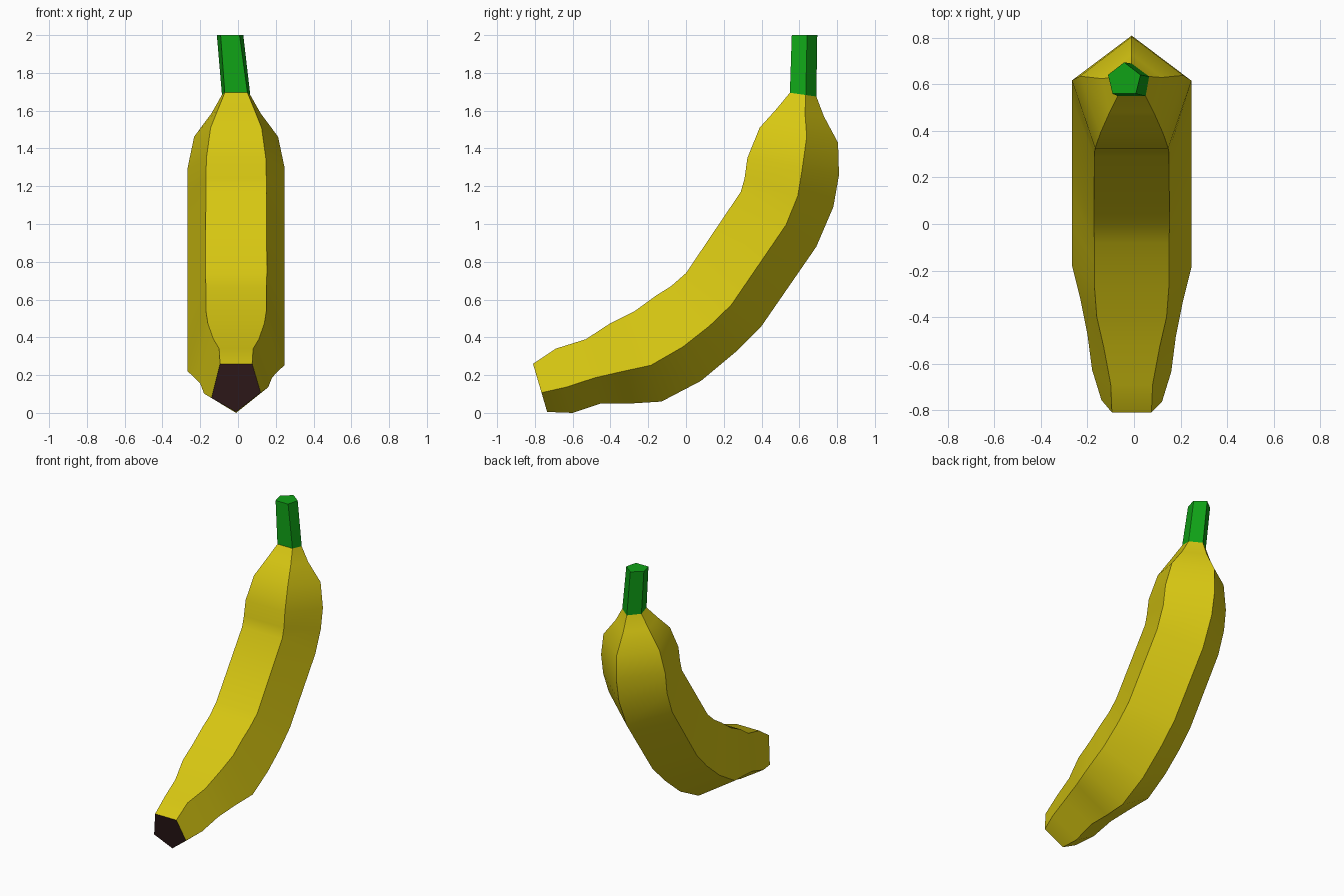
import bpy
import bmesh
from math import radians
from mathutils import Vector

default_cube = bpy.data.objects.get("Cube")
if default_cube:
    bpy.data.objects.remove(default_cube, do_unlink=True)


def make_material(name, colour):
    material = bpy.data.materials.new(name)
    material.use_nodes = True
    material.diffuse_color = (*colour, 1)
    shader = next(n for n in material.node_tree.nodes if n.type == 'BSDF_PRINCIPLED')
    shader.inputs["Base Color"].default_value = (*colour, 1)
    return material


yellow = make_material("yellow peel", (0.68, 0.57, 0.006))
brown = make_material("dark brown tip", (0.035, 0.012, 0.013))
green = make_material("green stem", (0.005, 0.36, 0.008))

# Each section: inner edge y, z / outer keel y, z / inner and side half widths
SECTIONS = [
    (-.81, .26, -.735, .005, .085, .13),
    (-.69, .34, -.60, 0, .09, .17),
    (-.53, .39, -.45, .05, .12, .19),
    (-.40, .475, -.29, .05, .15, .22),
    (-.27, .54, -.13, .06, .16, .257),
    (-.16, .62, .08, .17, .16, .257),
    (-.08, .67, .26, .32, .16, .257),
    (0, .74, .40, .46, .163, .257),
    (.29, 1.17, .69, .88, .16, .257),
    (.31, 1.24, .78, 1.09, .16, .257),
    (.325, 1.35, .81, 1.26, .157, .257),
    (.39, 1.51, .805, 1.43, .135, .222),
    (.48, 1.61, .73, 1.57, .095, .13),
    (.55, 1.695, .69, 1.675, .06, .075),
]
STEM_TOP = (.56, 2, .695, 2, .05, .07)


def pentagon(section, centre_x, left_depth, right_depth):
    """Five-sided section: flat inner face, two side ridges and an outer keel."""
    iy, iz, ky, kz, inner, side = section
    edge, keel = Vector((centre_x, iy, iz)), Vector((centre_x, ky, kz))
    across = Vector((1, 0, 0))
    return [edge - across * inner, edge + across * inner,
            edge.lerp(keel, left_depth) + across * side, keel,
            edge.lerp(keel, right_depth) - across * side]


def loft(name, rings, materials, cap_start, cap_end):
    """Skin the rings; caps take the last material."""
    bm = bmesh.new()
    loops = [[bm.verts.new(p) for p in ring] for ring in rings]
    for lower, upper in zip(loops, loops[1:]):
        for i in range(len(lower)):
            j = (i + 1) % len(lower)
            bm.faces.new((lower[i], lower[j], upper[j], upper[i]))
    cap = len(materials) - 1
    if cap_start:
        bm.faces.new(loops[0][::-1]).material_index = cap
    if cap_end:
        bm.faces.new(loops[-1]).material_index = cap
    bmesh.ops.recalc_face_normals(bm, faces=bm.faces[:])
    mesh = bpy.data.meshes.new(name)
    bm.to_mesh(mesh)
    bm.free()
    for material in materials:
        mesh.materials.append(material)
    obj = bpy.data.objects.new(name, mesh)
    bpy.context.collection.objects.link(obj)
    # Smooth along the length, crisp along the ridges
    bpy.ops.object.select_all(action='DESELECT')
    obj.select_set(True)
    bpy.context.view_layer.objects.active = obj
    bpy.ops.object.shade_smooth_by_angle(angle=radians(45))
    return obj


# Curved fruit with a slight twist, closed by the dark tip
last = len(SECTIONS) - 1
body_rings = [pentagon(s, -.01, .6, .71 - .14 * i / last)
              for i, s in enumerate(SECTIONS)]
loft("banana_body", body_rings, [yellow, brown], True, False)

# Stem leaning a little to one side
loft("banana_stem", [body_rings[-1], pentagon(STEM_TOP, -.042, .6, .6)],
     [green], False, True)
